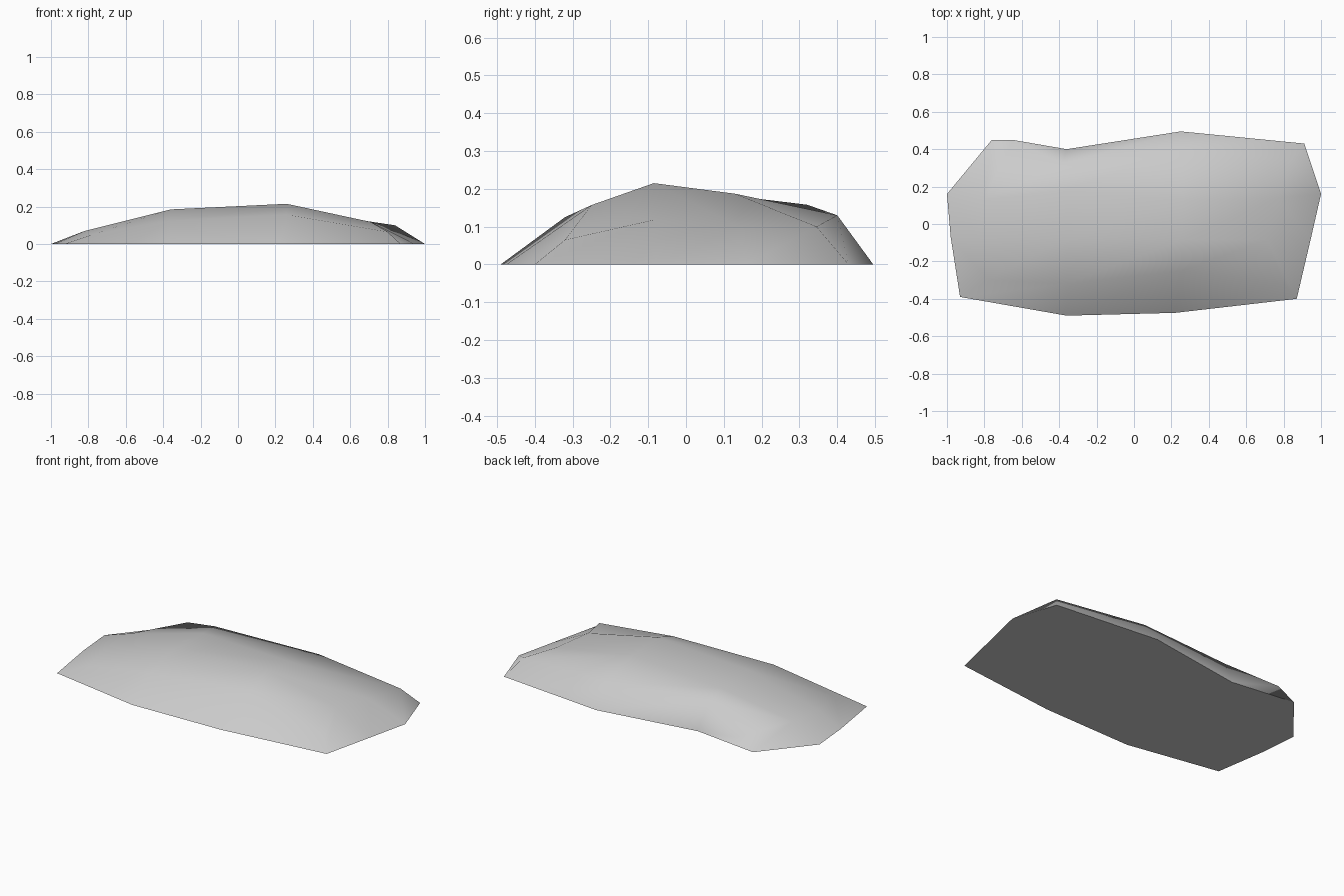
import bpy
import bmesh
import math

cube = bpy.data.objects.get("Cube")
if cube:
    bpy.data.objects.remove(cube, do_unlink=True)

# One plain grey for the whole stone
grey = bpy.data.materials.new("stone_grey")
grey.use_nodes = True
colour = (0.6, 0.6, 0.6, 1)
grey.diffuse_color = colour
bsdf = grey.node_tree.nodes["Principled BSDF"]
bsdf.inputs["Base Color"].default_value = colour
bsdf.inputs["Roughness"].default_value = 0.8

# Crown: four rows from front to back, each running from right to left
crown = [
    [(-.78, -.30, .05), (-.36, -.32, .125), (.26, -.25, .157), (.80, -.32, .065)],
    [(-.82, -.08, .07), (-.36, -.08, .185), (.26, -.085, .215), (.71, -.085, .118)],
    [(-.80, .13, .075), (-.36, .18, .175), (.26, .13, .187), (.77, .14, .10)],
    [(-.65, .45, .06), (-.38, .32, .158), (.26, .40, .13), (.84, .345, .10)],
]
# Foot outline on the ground, counter-clockwise from the front right corner
foot = [(-.93, -.39), (-.36, -.49), (.22, -.475), (.87, -.40),
        (.945, -.08), (1, .16), (.91, .43),
        (.25, .495), (-.36, .40), (-.76, .45),
        (-1, .16), (-.98, -.07)]

bm = bmesh.new()
top = [[bm.verts.new(p) for p in row] for row in crown]
base = [bm.verts.new((x, y, 0)) for x, y in foot]

# Crown faces
for a, b in zip(top, top[1:]):
    for i in range(3):
        bm.faces.new((a[i], a[i + 1], b[i + 1], b[i]))

# Sloping sides between the foot and the rim of the crown
rim = top[0] + [row[-1] for row in top[1:-1]] + top[-1][::-1] + [row[0] for row in top[-2:0:-1]]
count = len(base)
for i in range(count):
    j = (i + 1) % count
    bm.faces.new((base[i], base[j], rim[j], rim[i]))

# Flat underside
bm.faces.new(base[::-1])

for face in bm.faces:
    face.smooth = True
mesh = bpy.data.meshes.new("flat_stone")
bm.to_mesh(mesh)
bm.free()
mesh.materials.append(grey)

stone = bpy.data.objects.new("flat_stone", mesh)
bpy.context.collection.objects.link(stone)

# Smooth crown with a crisp ground edge
bpy.ops.object.select_all(action="DESELECT")
stone.select_set(True)
bpy.context.view_layer.objects.active = stone
bpy.ops.object.shade_smooth_by_angle(angle=math.radians(75))
